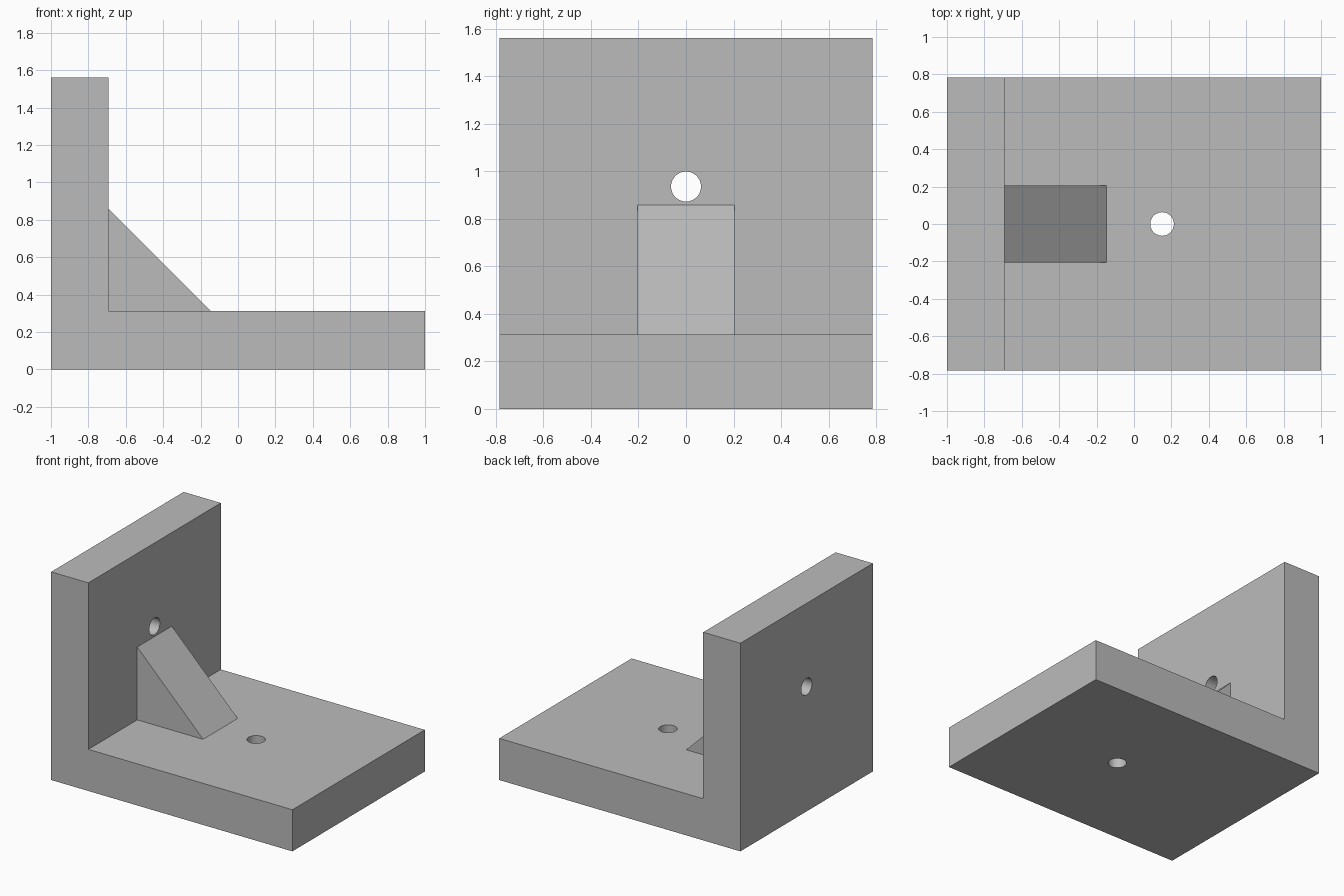
import bpy
import bmesh
import math

cube = bpy.data.objects.get("Cube")
if cube:
    bpy.data.objects.remove(cube, do_unlink=True)

grey = bpy.data.materials.new("plain grey")
grey.use_nodes = True
colour = (0.5, 0.5, 0.5, 1)
grey.diffuse_color = colour
grey.node_tree.nodes["Principled BSDF"].inputs["Base Color"].default_value = colour


def extrude_profile(name, points, half_width):
    """Extrude an x-z outline symmetrically along y."""
    bm = bmesh.new()
    face = bm.faces.new([bm.verts.new((x, -half_width, z)) for x, z in points])
    ext = bmesh.ops.extrude_face_region(bm, geom=[face])
    verts = [v for v in ext["geom"] if isinstance(v, bmesh.types.BMVert)]
    bmesh.ops.translate(bm, verts=verts, vec=(0, 2 * half_width, 0))
    bmesh.ops.recalc_face_normals(bm, faces=bm.faces)
    mesh = bpy.data.meshes.new(name)
    bm.to_mesh(mesh)
    bm.free()
    mesh.materials.append(grey)
    obj = bpy.data.objects.new(name, mesh)
    bpy.context.collection.objects.link(obj)
    return obj


def drill(target, name, location, tilt):
    """Cut a round through hole."""
    bpy.ops.mesh.primitive_cylinder_add(vertices=48, radius=0.063, depth=0.6,
                                        location=location, rotation=(0, tilt, 0))
    cutter = bpy.context.object
    cutter.name = name
    cutter.data.materials.append(grey)
    cutter.hide_render = True
    mod = target.modifiers.new(name, 'BOOLEAN')
    mod.operation = 'DIFFERENCE'
    mod.solver = 'EXACT'
    mod.object = cutter
    bpy.context.view_layer.objects.active = target
    bpy.ops.object.modifier_apply(modifier=name)
    bpy.data.objects.remove(cutter, do_unlink=True)


# L-shaped bracket: base plate and upright wall
wall_x, floor_z = -0.692, 0.312
bracket = extrude_profile("angle_bracket", [
    (-1, 0), (1, 0), (1, floor_z), (wall_x, floor_z), (wall_x, 1.56), (-1, 1.56)], 0.784)

# Bolt holes through the base and the wall
drill(bracket, "base_hole", (0.15, 0, 0.15), 0)
drill(bracket, "wall_hole", (-0.85, 0, 0.935), math.pi / 2)

# Triangular stiffening rib in the inner corner
extrude_profile("support_rib", [
    (wall_x, floor_z), (-0.146, floor_z), (wall_x, 0.858)], 0.205)

# Smooth hole walls, crisp plate edges
bpy.ops.object.select_all(action='DESELECT')
bracket.select_set(True)
bpy.context.view_layer.objects.active = bracket
bpy.ops.object.shade_smooth_by_angle(angle=math.radians(30))
